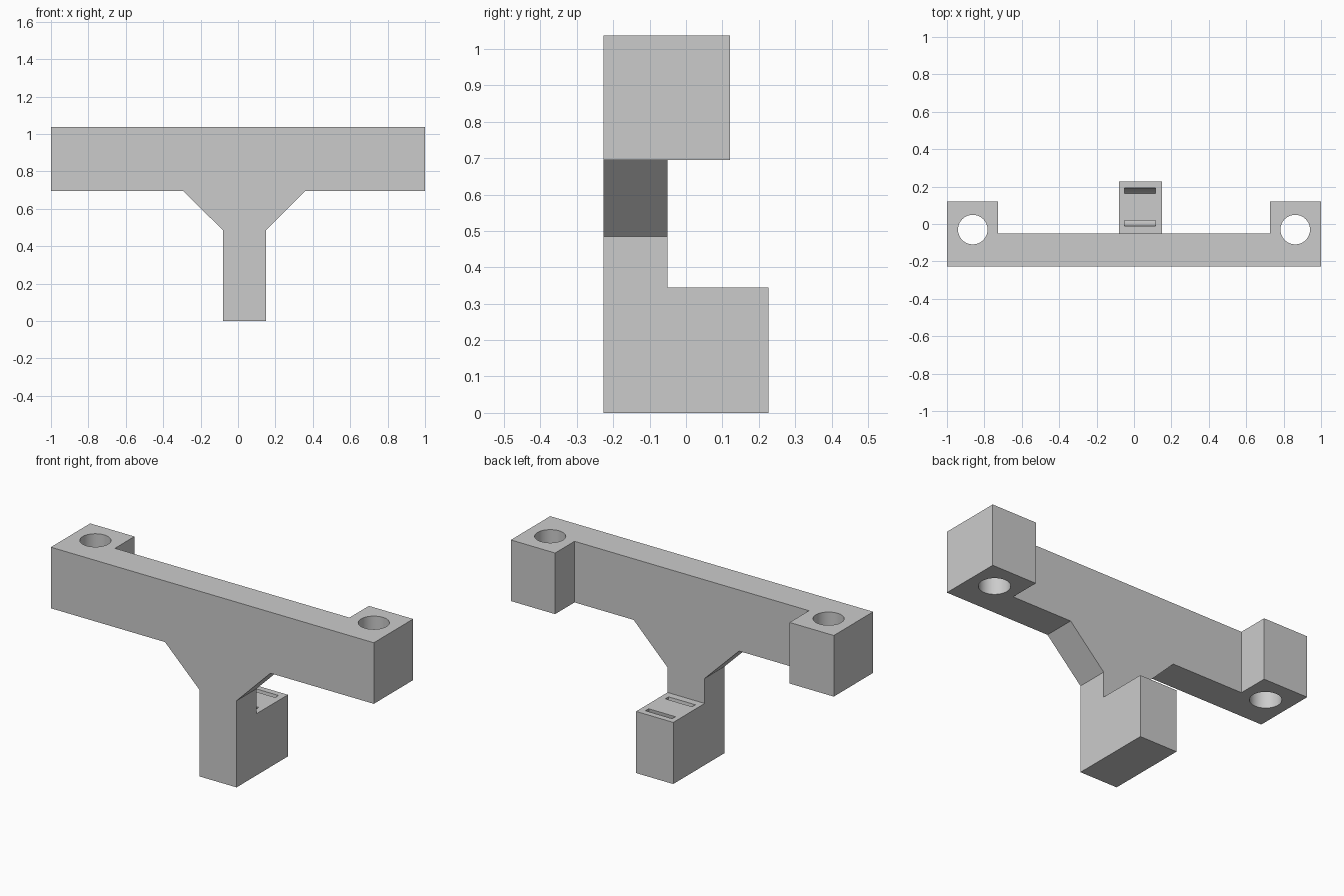
import bpy, bmesh
from math import sin, cos, pi, radians
from mathutils import Vector

if "Cube" in bpy.data.objects:
    bpy.data.objects.remove(bpy.data.objects["Cube"])

FRONT, BACK, TOP, BAR_Z = -0.227, -0.051, 1.037, 0.695
STEM_L, STEM_R, FOOT_TOP, FOOT_BACK = -0.08, 0.15, 0.345, 0.227


def prism(name, points, offset):
    """Closed solid made by sweeping a planar outline along an offset."""
    bm = bmesh.new()
    face = bm.faces.new([bm.verts.new(p) for p in points])
    new = bmesh.ops.extrude_face_region(bm, geom=[face])["geom"]
    verts = [g for g in new if isinstance(g, bmesh.types.BMVert)]
    bmesh.ops.translate(bm, verts=verts, vec=Vector(offset))
    bmesh.ops.recalc_face_normals(bm, faces=bm.faces)
    mesh = bpy.data.meshes.new(name)
    bm.to_mesh(mesh)
    bm.free()
    obj = bpy.data.objects.new(name, mesh)
    bpy.context.collection.objects.link(obj)
    return obj


def box(name, x0, x1, y0, y1, z0, z1):
    return prism(name, [(x0, y0, z0), (x1, y0, z0), (x1, y1, z0), (x0, y1, z0)],
                 (0, 0, z1 - z0))


def combine(target, other, operation):
    mod = target.modifiers.new(operation.title(), "BOOLEAN")
    mod.object, mod.operation, mod.solver = other, operation, "EXACT"
    bpy.context.view_layer.objects.active = target
    bpy.ops.object.modifier_apply(modifier=mod.name)
    bpy.data.objects.remove(other)


# T-shaped plate with tapered gussets
outline = [(-1, TOP), (-1, BAR_Z), (-0.293, BAR_Z), (STEM_L, 0.485), (STEM_L, 0),
           (STEM_R, 0), (STEM_R, 0.485), (0.36, BAR_Z), (1, BAR_Z), (1, TOP)]
bracket = prism("t_bracket", [(x, FRONT, z) for x, z in outline], (0, BACK - FRONT, 0))

# Foot block and the two mounting ears
combine(bracket, box("foot", STEM_L, STEM_R, FRONT, FOOT_BACK, 0, FOOT_TOP), "UNION")
for s in (-1, 1):
    x0, x1 = sorted((s * 0.726, s))
    combine(bracket, box("ear", x0, x1, FRONT, 0.121, BAR_Z, TOP), "UNION")

# Vertical bolt holes through the ears
for s in (-1, 1):
    ring = [(s * 0.862 + 0.079 * cos(2 * pi * i / 64), -0.03 + 0.079 * sin(2 * pi * i / 64),
             BAR_Z - 0.1) for i in range(64)]
    combine(bracket, prism("hole", ring, (0, 0, 0.6)), "DIFFERENCE")

# U-shaped strap channel opening as two slots on top of the foot
arc = [pi + pi * i / 24 for i in range(25)]
path = [(0.102, 0.05)] + [(0.102 * cos(a), 0.102 * sin(a)) for a in reversed(arc)]
path += [(-0.102, 0.05), (-0.073, 0.05)]
path += [(0.073 * cos(a), 0.073 * sin(a)) for a in arc] + [(0.073, 0.05)]
channel = prism("channel", [(-0.05, 0.091 + y, FOOT_TOP + z) for y, z in path], (0.166, 0, 0))
combine(bracket, channel, "DIFFERENCE")

# Smooth hole walls, crisp flat edges
bpy.ops.object.select_all(action="DESELECT")
bracket.select_set(True)
bpy.context.view_layer.objects.active = bracket
bpy.ops.object.shade_smooth_by_angle(angle=radians(30))
